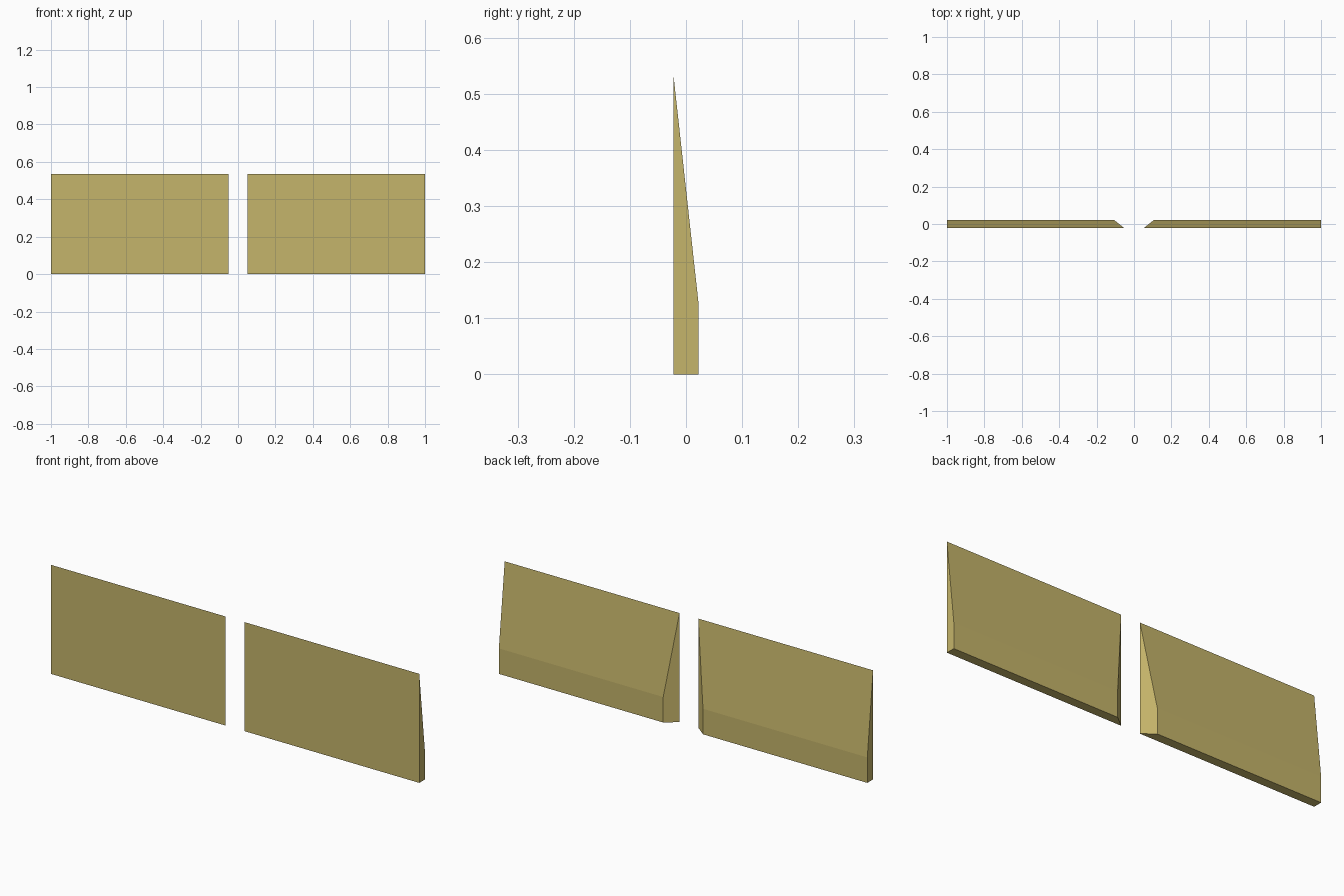
import bpy
import bmesh

cube = bpy.data.objects.get("Cube")
if cube:
    bpy.data.objects.remove(cube, do_unlink=True)

COLOUR = (0.56, 0.46, 0.145, 1)
HALF_DEPTH = 0.0225
OUTER_X = 1.0
INNER_FRONT, INNER_BACK = 0.051, 0.108

# Side profile as (y, z): flat front, short upright back, long slope to a sharp top
PROFILE = [(-HALF_DEPTH, 0), (HALF_DEPTH, 0), (HALF_DEPTH, 0.125), (-HALF_DEPTH, 0.535)]

mat = bpy.data.materials.new("khaki_tan")
mat.use_nodes = True
mat.diffuse_color = COLOUR
mat.node_tree.nodes["Principled BSDF"].inputs["Base Color"].default_value = COLOUR


def make_panel(name, side):
    """Wedge panel whose inner end is mitred towards the back."""
    bm = bmesh.new()
    inner = [bm.verts.new((side * (INNER_FRONT if y < 0 else INNER_BACK), y, z))
             for y, z in PROFILE]
    outer = [bm.verts.new((side * OUTER_X, y, z)) for y, z in PROFILE]
    bm.faces.new(inner)
    bm.faces.new(outer)
    for i in range(len(PROFILE)):
        j = (i + 1) % len(PROFILE)
        bm.faces.new((inner[i], inner[j], outer[j], outer[i]))
    bmesh.ops.recalc_face_normals(bm, faces=bm.faces)
    mesh = bpy.data.meshes.new(name)
    bm.to_mesh(mesh)
    bm.free()
    mesh.materials.append(mat)
    bpy.context.collection.objects.link(bpy.data.objects.new(name, mesh))


# Mirrored pair with a gap between them
for name, side in (("left_panel", 1), ("right_panel", -1)):
    make_panel(name, side)
